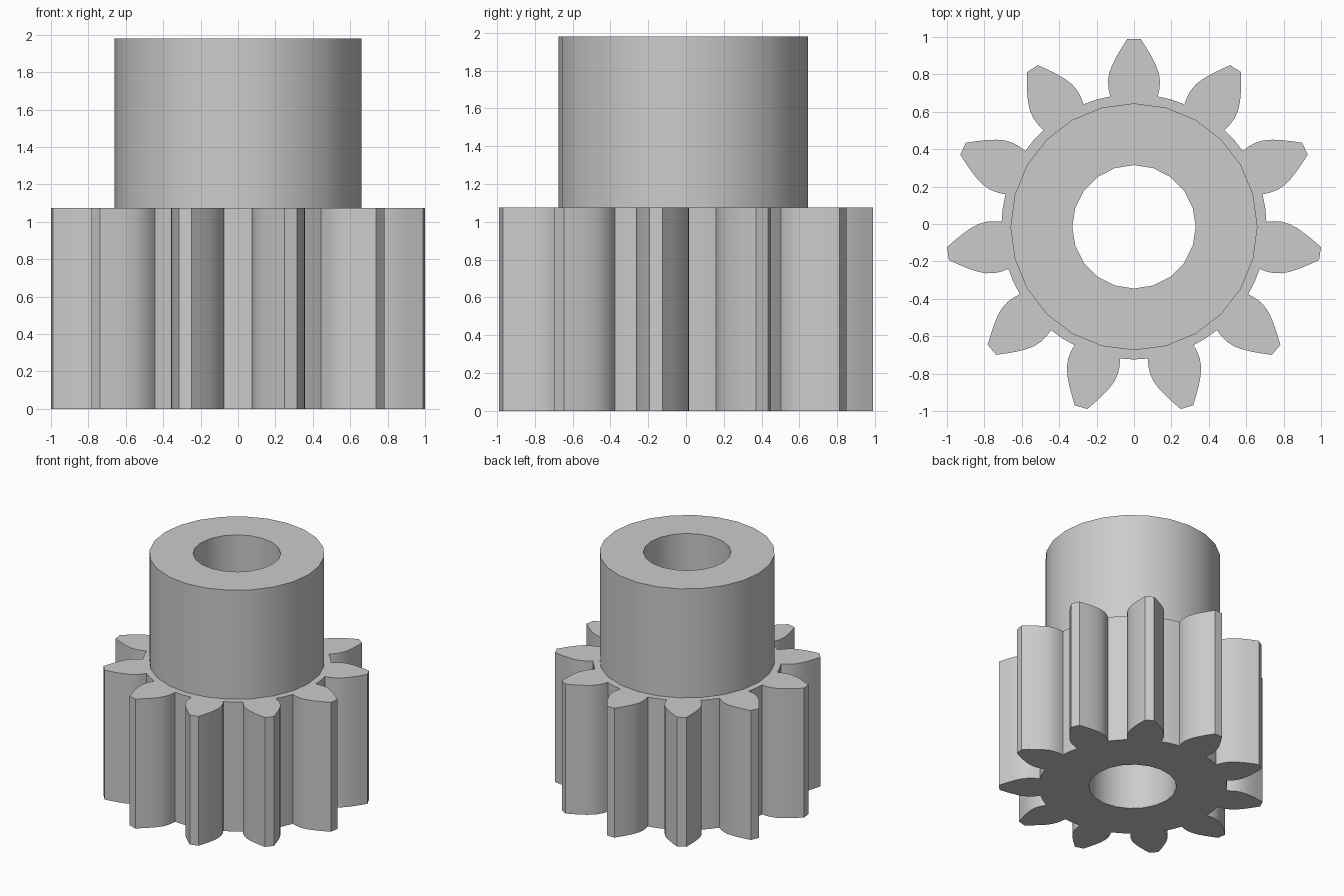
import bpy
import bmesh
from math import sin, cos, pi, radians
from mathutils import Matrix, Vector

cube = bpy.data.objects.get("Cube")
if cube:
    bpy.data.objects.remove(cube, do_unlink=True)

TEETH = 11
CENTRE_Y = -0.015
GEAR_TOP, HUB_TOP = 1.075, 1.98
HUB_RADIUS, BORE_RADIUS, ROOT_RADIUS = 0.66, 0.33, 0.709

steel = bpy.data.materials.new("grey_steel")
steel.use_nodes = True
grey = (0.6, 0.6, 0.6, 1)
steel.diffuse_color = grey
steel.node_tree.nodes["Principled BSDF"].inputs["Base Color"].default_value = grey


def circle(radius, sides):
    return [Vector((radius * sin(2 * pi * i / sides), radius * cos(2 * pi * i / sides)))
            for i in range(sides)]


def gear_outline():
    # Half tooth flank from root to tip: half width, distance from the axis
    flank = [(0.127, 0.697), (0.136, 0.735), (0.139, 0.777), (0.133, 0.82),
             (0.117, 0.865), (0.094, 0.91), (0.066, 0.957), (0.035, 1.005)]
    tooth = [Vector((-w, r)) for w, r in flank] + [Vector((w, r)) for w, r in reversed(flank)]
    step = 2 * pi / TEETH
    # Middle of the valley after each tooth
    tooth.append(Matrix.Rotation(-step / 2, 2) @ Vector((0, ROOT_RADIUS)))
    return [Matrix.Rotation(-step * i, 2) @ p for i in range(TEETH) for p in tooth]


def ring_edges(bm, loop, z):
    verts = [bm.verts.new((p.x, p.y + CENTRE_Y, z)) for p in loop]
    return verts, [bm.edges.new((v, verts[i - 1])) for i, v in enumerate(verts)]


def cap(bm, outer, inner, z):
    # Flat face with a hole
    edges = ring_edges(bm, outer, z)[1] + ring_edges(bm, inner, z)[1]
    bmesh.ops.triangle_fill(bm, edges=edges, use_beauty=True, normal=(0, 0, 1))


def wall(bm, loop, z0, z1):
    low, _ = ring_edges(bm, loop, z0)
    high, _ = ring_edges(bm, loop, z1)
    for i in range(len(loop)):
        bm.faces.new((low[i - 1], low[i], high[i], high[i - 1]))


bm = bmesh.new()
teeth, hub, bore = gear_outline(), circle(HUB_RADIUS, 24), circle(BORE_RADIUS, 20)
# Toothed section
cap(bm, teeth, bore, 0)
wall(bm, teeth, 0, GEAR_TOP)
cap(bm, teeth, hub, GEAR_TOP)
# Hub collar
wall(bm, hub, GEAR_TOP, HUB_TOP)
cap(bm, hub, bore, HUB_TOP)
# Shaft bore
wall(bm, bore, 0, HUB_TOP)

bmesh.ops.remove_doubles(bm, verts=bm.verts[:], dist=0.0001)
bmesh.ops.recalc_face_normals(bm, faces=bm.faces[:])
mesh = bpy.data.meshes.new("pinion_gear")
bm.to_mesh(mesh)
bm.free()
mesh.materials.append(steel)
gear = bpy.data.objects.new("pinion_gear", mesh)
bpy.context.collection.objects.link(gear)

bpy.ops.object.select_all(action='DESELECT')
gear.select_set(True)
bpy.context.view_layer.objects.active = gear
bpy.ops.object.shade_smooth_by_angle(angle=radians(30))
